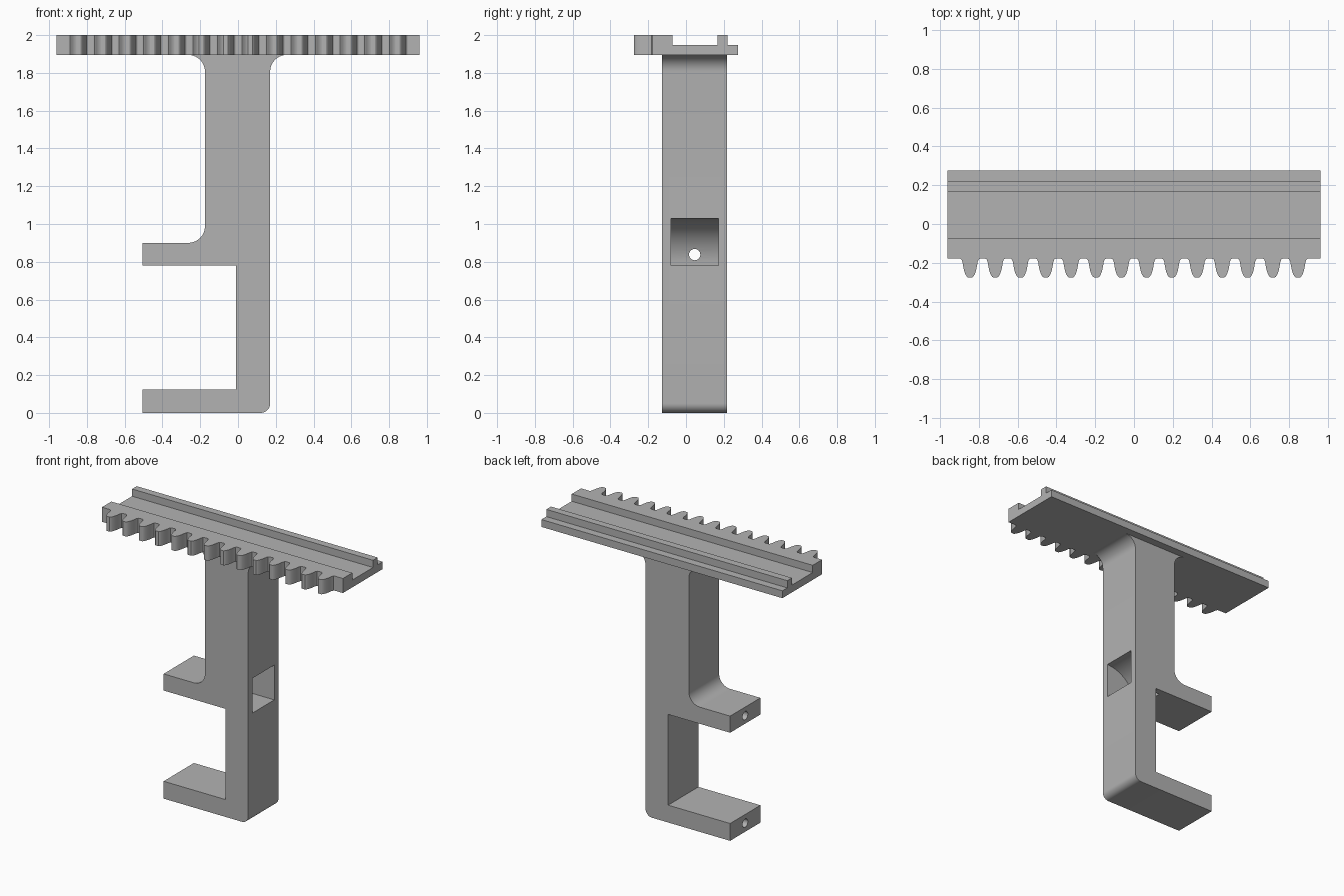
import bpy, bmesh, math
from mathutils import Vector

old = bpy.data.objects.get("Cube")
if old:
    bpy.data.objects.remove(old, do_unlink=True)

grey = bpy.data.materials.new("plain grey")
grey.use_nodes = True
colour = (0.448, 0.448, 0.448, 1)
grey.diffuse_color = colour
grey.node_tree.nodes["Principled BSDF"].inputs["Base Color"].default_value = colour


def prism(name, points, axis, low, high):
    """Extrude a 2D outline along an axis; outline uses the other two axes in order."""
    def place(a, b):
        co = [a, b]
        co.insert(axis, low)
        return Vector(co)
    bm = bmesh.new()
    face = bm.faces.new([bm.verts.new(place(a, b)) for a, b in points])
    out = bmesh.ops.extrude_face_region(bm, geom=[face])
    step = Vector((0, 0, 0))
    step[axis] = high - low
    bmesh.ops.translate(bm, vec=step,
                        verts=[v for v in out["geom"] if isinstance(v, bmesh.types.BMVert)])
    bmesh.ops.recalc_face_normals(bm, faces=bm.faces)
    mesh = bpy.data.meshes.new(name)
    bm.to_mesh(mesh)
    bm.free()
    mesh.materials.append(grey)
    obj = bpy.data.objects.new(name, mesh)
    bpy.context.scene.collection.objects.link(obj)
    return obj


def arc(cx, cy, r, start, end, steps=10):
    """Points on a circular arc, angles in degrees."""
    angles = [math.radians(start + (end - start) * i / steps) for i in range(steps + 1)]
    return [(cx + r * math.cos(t), cy + r * math.sin(t)) for t in angles]


def rect(a0, a1, b0, b1):
    return [(a0, b0), (a1, b0), (a1, b1), (a0, b1)]


def select(obj):
    bpy.ops.object.select_all(action='DESELECT')
    obj.select_set(True)
    bpy.context.view_layer.objects.active = obj


def cut(obj, cutter):
    cutter.hide_render = True
    mod = obj.modifiers.new("cut", 'BOOLEAN')
    mod.operation = 'DIFFERENCE'
    mod.solver = 'EXACT'
    mod.object = cutter
    select(obj)
    bpy.ops.object.modifier_apply(modifier=mod.name)
    bpy.data.objects.remove(cutter, do_unlink=True)


# Main dimensions
left, right, inner, tip = -0.175, 0.17, -0.01, -0.505
deck, top = 1.895, 2.0
arm_low, arm_high, foot = 0.78, 0.90, 0.125
fillet, mid_y = 0.088, 0.046

# Column with two arms, rounded into the rack
outline = [(tip, 0)]
outline += arc(right - 0.05, 0.05, 0.05, -90, 0)
outline += arc(right + fillet, deck - fillet, fillet, 180, 90)
outline += [(right + fillet, deck + 0.02), (left - fillet, deck + 0.02)]
outline += arc(left - fillet, deck - fillet, fillet, 90, 0)
outline += arc(left - fillet, arm_high + fillet, fillet, 0, -90)
outline += [(tip, arm_high), (tip, arm_low), (inner, arm_low), (inner, foot), (tip, foot)]
clamp = prism("clamp_column", outline, 1, -0.127, 0.218)

# Quarter-round pocket in the column side
pocket = [(right + 0.1, arm_low - 0.001)]
pocket += [(right + 0.1, arm_low + 0.25)]
pocket += arc(right, arm_low, 0.25, 90, 180, 20)
pocket += [(right - 0.25, arm_low - 0.001)]
cut(clamp, prism("pocket_cutter", pocket, 1, -0.079, 0.171))

# Screw holes along both arms
for z in (0.838, foot / 2):
    hole = arc(mid_y, z, 0.03, 0, 345, 23)
    cut(clamp, prism("hole_cutter", hole, 0, tip - 0.1, -0.03))

# Toothed rack
half, back, root = 0.962, 0.275, -0.178
flank = [(0.052, root), (0.044, -0.183), (0.039, -0.196), (0.036, -0.215),
         (0.031, -0.24), (0.024, -0.26), (0.016, -0.272), (0.011, -0.275)]
teeth, pitch = 14, 0.13
front_edge = [(-half, root)]
for i in range(teeth):
    x = (i - (teeth - 1) / 2) * pitch
    front_edge += [(x - dx, y) for dx, y in flank]
    front_edge += [(x + dx, y) for dx, y in reversed(flank)]
front_edge += [(half, root), (half, back), (-half, back)]
rack = prism("toothed_rack", front_edge, 2, deck, top)

# Guide groove and back step along the rack
for y0, y1 in ((-0.071, 0.166), (0.219, 0.4)):
    cut(rack, prism("groove_cutter", rect(y0, y1, 1.948, 2.1), 0, -1.1, 1.1))

for obj in (clamp, rack):
    select(obj)
    bpy.ops.object.shade_smooth_by_angle(angle=math.radians(30))
